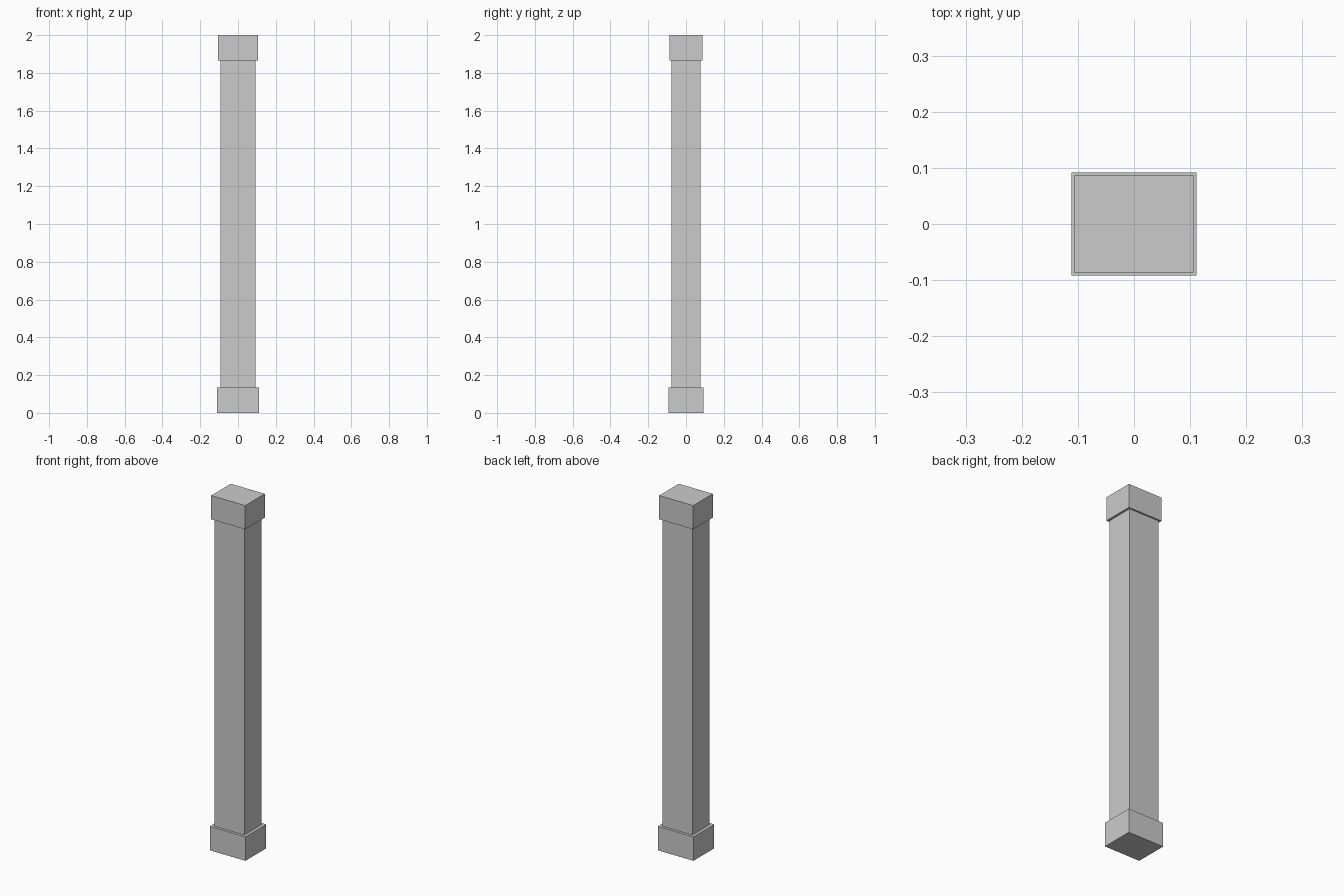
import bpy

if "Cube" in bpy.data.objects:
    bpy.data.objects.remove(bpy.data.objects["Cube"])


def box(name, width, depth, z0, z1):
    bpy.ops.mesh.primitive_cube_add(size=1, location=(0, 0, (z0 + z1) / 2))
    ob = bpy.context.object
    ob.name = name
    ob.scale = (width, depth, z1 - z0)
    bpy.ops.object.transform_apply(location=False, rotation=False, scale=True)
    return ob


# Plinth, slightly larger than the capital
box("base", 0.222, 0.184, 0.0, 0.135)
# Plain rectangular shaft, ends set just inside the blocks
box("shaft", 0.187, 0.155, 0.13, 1.87)
# Capital block
box("capital", 0.212, 0.174, 1.866, 2.0)
